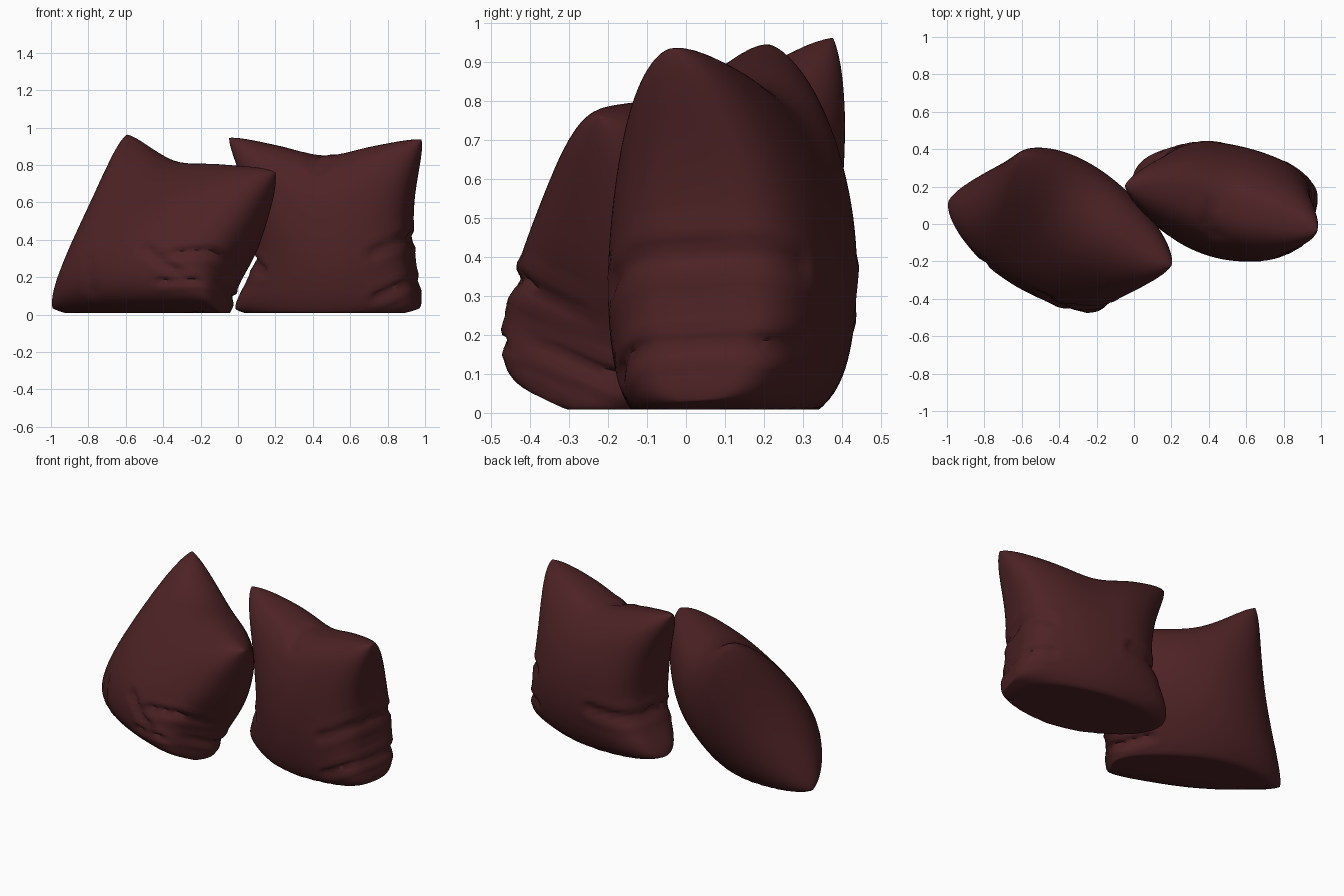
import bpy, bmesh, math
from mathutils import Vector

if "Cube" in bpy.data.objects:
    bpy.data.objects.remove(bpy.data.objects["Cube"])

N = 44            # grid cells across each face of a cushion
FLOOR = 0.008

cloth = bpy.data.materials.new("dark maroon cloth")
cloth.diffuse_color = (0.074, 0.016, 0.018, 1)
cloth.use_nodes = True
cloth.node_tree.nodes["Principled BSDF"].inputs["Base Color"].default_value = cloth.diffuse_color


def sample(points, t):
    """Smooth curve through evenly spaced points, t from 0 to 1."""
    n = len(points) - 1
    i = min(int(t * n), n - 1)
    f = t * n - i
    b, c = points[i], points[i + 1]
    a = points[i - 1] if i > 0 else b * 2 - c
    d = points[i + 2] if i + 2 <= n else c * 2 - b
    return 0.5 * (2 * b + (c - a) * f + (2 * a - 5 * b + 4 * c - d) * f ** 2
                  + (3 * b - a - 3 * c + d) * f ** 3)


def fold_depth(u, v, side, folds):
    """Creased inward depth: sharp valley with a small raised lip around it."""
    total = 0
    p = Vector((u, v))
    for s, u0, v0, u1, v1, depth, width in folds:
        if s != side and max(abs(u), abs(v)) < 0.999:
            continue
        a, b = Vector((u0, v0)), Vector((u1, v1))
        k = (p - a).dot(b - a) / (b - a).length_squared
        d = (p - a.lerp(b, min(max(k, 0), 1))).length / width
        if d < 1:
            total += depth * (1 - d) ** 1.3
        elif d < 2:
            total -= depth * 0.2 * math.sin((d - 1) * math.pi)
    return total


def cushion(name, bottom, top, left, right, half, blunt, folds):
    """Two bulged faces between four seam curves, flattened on the floor.
    blunt: edge exponent at bottom left, bottom right, top left, top right."""
    bottom, top, left, right = [[Vector(p) for p in e] for e in (bottom, top, left, right)]
    c00, c10, c01, c11 = bottom[0], bottom[-1], top[0], top[-1]
    centre = (c00 + c10 + c01 + c11) / 4
    normal = (c10 - c00 + c11 - c01).cross(c01 - c00 + c11 - c10).normalized()
    bm = bmesh.new()
    for side in (1, -1):
        grid = []
        for j in range(N + 1):
            v = math.sin((j / N - 0.5) * math.pi)
            row = []
            for i in range(N + 1):
                u = math.sin((i / N - 0.5) * math.pi)
                # rounded corners
                s = (u * (1 - 0.03 * v ** 10) + 1) / 2
                t = (v * (1 - 0.03 * u ** 10) + 1) / 2
                # seam surface blended from the four edges
                p = (sample(bottom, s) * (1 - t) + sample(top, s) * t
                     + sample(left, t) * (1 - s) + sample(right, t) * s
                     - (c00 * (1 - s) + c10 * s) * (1 - t) - (c01 * (1 - s) + c11 * s) * t)
                # stuffing
                e = ((blunt[0] * (1 - s) + blunt[1] * s) * (1 - t)
                     + (blunt[2] * (1 - s) + blunt[3] * s) * t)
                puff = max(0, (1 - u * u) * (1 - v * v)) ** e
                if min(i, j, N - i, N - j) == 0:
                    puff = 0
                p = p + normal * side * half * puff * (1 - 0.06 * v)
                p += (centre - p).normalized() * fold_depth(u, v, side, folds)
                p.z = max(p.z, FLOOR)
                row.append(bm.verts.new(p))
            grid.append(row)
        for j in range(N):
            for i in range(N):
                q = [grid[j][i], grid[j][i + 1], grid[j + 1][i + 1], grid[j + 1][i]]
                bm.faces.new(q if side == 1 else q[::-1])
    bmesh.ops.remove_doubles(bm, verts=bm.verts, dist=0.0008)
    bmesh.ops.recalc_face_normals(bm, faces=bm.faces)
    mesh = bpy.data.meshes.new(name)
    bm.to_mesh(mesh)
    bm.free()
    mesh.materials.append(cloth)
    obj = bpy.data.objects.new(name, mesh)
    bpy.context.collection.objects.link(obj)
    bpy.ops.object.select_all(action='DESELECT')
    obj.select_set(True)
    bpy.context.view_layer.objects.active = obj
    bpy.ops.object.shade_smooth_by_angle(angle=math.radians(60))


# Fold rows: side (1 front, -1 back), start u v, end u v, depth, width

# cushion leaning back and sideways
cushion("leaning_cushion",
        bottom=[(-1.01, 0.13, 0.02), (-0.58, -0.13, 0.0), (-0.10, -0.36, 0.02)],
        top=[(-0.60, 0.39, 0.985), (-0.32, 0.21, 0.81), (-0.06, 0.01, 0.785), (0.22, -0.23, 0.775)],
        left=[(-1.01, 0.13, 0.02), (-0.78, 0.24, 0.50), (-0.60, 0.39, 0.985)],
        right=[(-0.10, -0.36, 0.02), (-0.06, -0.31, 0.21), (0.07, -0.27, 0.43), (0.22, -0.23, 0.775)],
        half=0.325, blunt=(0.40, 0.19, 0.46, 0.40),
        folds=[(1, 0.30, -0.30, 0.72, -0.60, 0.03, 0.09),
               (1, 0.62, -0.34, 0.95, -0.15, 0.03, 0.09),
               (1, 0.55, -0.76, 0.90, -0.70, 0.02, 0.07),
               (1, -0.42, -0.50, -0.30, -0.86, 0.015, 0.07),
               (-1, 0.60, -0.40, 0.95, -0.55, 0.03, 0.09)])

# upright cushion
cushion("upright_cushion",
        bottom=[(-0.03, 0.25, 0.02), (0.47, 0.11, -0.05), (0.98, 0.03, 0.02)],
        top=[(-0.07, 0.21, 0.965), (0.20, 0.165, 0.905), (0.46, 0.10, 0.85), (0.72, 0.03, 0.90), (1.0, -0.04, 0.955)],
        left=[(-0.03, 0.25, 0.02), (0.10, 0.22, 0.30), (0.07, 0.21, 0.60), (-0.07, 0.21, 0.965)],
        right=[(0.98, 0.03, 0.02), (0.93, 0.04, 0.30), (0.93, 0.02, 0.60), (1.0, -0.04, 0.955)],
        half=0.305, blunt=(0.27, 0.20, 0.42, 0.38),
        folds=[(1, 0.65, -0.16, 0.97, -0.08, 0.022, 0.09),
               (1, 0.66, -0.72, 0.95, -0.64, 0.025, 0.08),
               (1, -0.97, -0.36, -0.80, -0.42, 0.03, 0.09),
               (1, -0.08, 0.97, 0.0, 0.88, 0.02, 0.09),
               (-1, 0.72, -0.12, 0.97, -0.10, 0.025, 0.09),
               (-1, 0.68, -0.60, 0.95, -0.66, 0.025, 0.08),
               (-1, -0.95, -0.40, -0.45, -0.22, 0.03, 0.10)])
